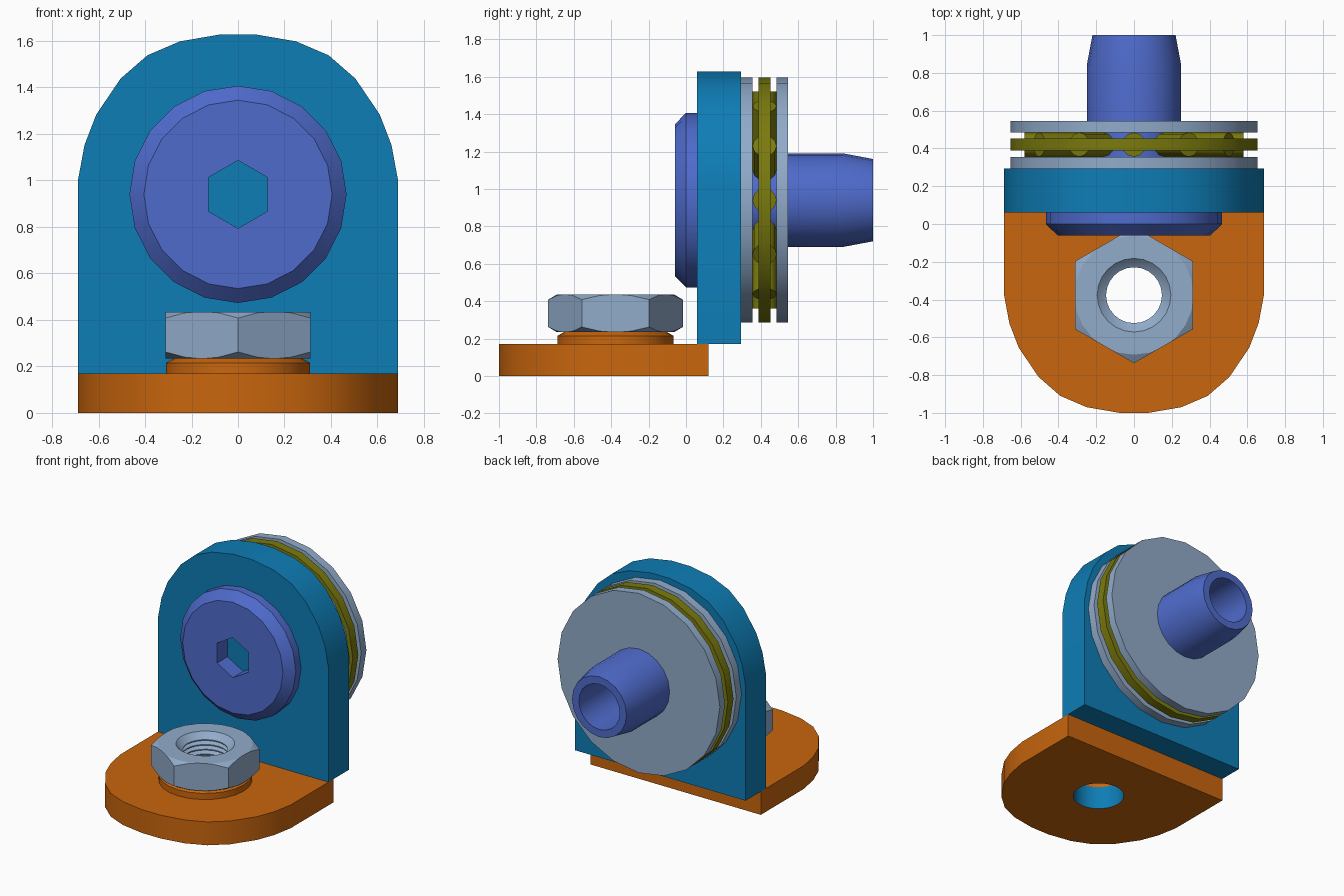
import bpy, bmesh, math
from mathutils import Matrix, Vector

if "Cube" in bpy.data.objects:
    bpy.data.objects.remove(bpy.data.objects["Cube"])

AXLE_Z = 0.94      # height of the horizontal bolt axis
NUT_Y = -0.377     # position of the vertical nut axis


def material(name, rgb):
    lin = [((c / 255 + 0.055) / 1.055) ** 2.4 if c > 10 else c / 255 / 12.92 for c in rgb]
    mat = bpy.data.materials.new(name)
    mat.use_nodes = True
    mat.diffuse_color = (*lin, 1)
    mat.node_tree.nodes["Principled BSDF"].inputs["Base Color"].default_value = (*lin, 1)
    return mat


orange = material("orange", (201, 102, 13))
teal = material("teal blue", (14, 125, 182))
violet = material("violet blue", (79, 107, 204))
steel = material("steel grey", (145, 171, 202))
olive = material("olive", (122, 122, 14))


def finish(bm, name, mat):
    bmesh.ops.remove_doubles(bm, verts=bm.verts, dist=1e-5)
    bmesh.ops.recalc_face_normals(bm, faces=bm.faces)
    mesh = bpy.data.meshes.new(name)
    bm.to_mesh(mesh)
    bm.free()
    mesh.materials.append(mat)
    obj = bpy.data.objects.new(name, mesh)
    bpy.context.collection.objects.link(obj)
    smooth(obj)
    return obj


def smooth(obj):
    for p in obj.data.polygons:
        p.use_smooth = True
    obj.data.set_sharp_from_angle(angle=math.radians(25))


def on_y(r, h, a):
    return Vector((r * math.sin(a), h, AXLE_Z + r * math.cos(a)))


def on_z(r, h, a):
    return Vector((r * math.sin(a), NUT_Y + r * math.cos(a), h))


def lathe(name, mat, profile, place, sides=20):
    """Revolve a closed outline of (radius, height) points."""
    bm = bmesh.new()
    rings = [[bm.verts.new(place(r, h, math.tau * i / sides)) for r, h in profile]
             for i in range(sides)]
    count = len(profile)
    for i in range(sides):
        a, b = rings[i], rings[(i + 1) % sides]
        for j in range(count):
            k = (j + 1) % count
            if profile[j][0] or profile[k][0]:
                bm.faces.new((a[j], a[k], b[k], b[j]))
    bmesh.ops.dissolve_degenerate(bm, dist=1e-5, edges=bm.edges)
    return finish(bm, name, mat)


def ring(inner, outer, lo, hi):
    return [(inner, lo), (outer, lo), (outer, hi), (inner, hi)]


def prism(name, mat, points, offset):
    bm = bmesh.new()
    face = bm.faces.new([bm.verts.new(p) for p in points])
    grown = bmesh.ops.extrude_face_region(bm, geom=[face])["geom"]
    moved = [v for v in grown if isinstance(v, bmesh.types.BMVert)]
    bmesh.ops.translate(bm, verts=moved, vec=offset)
    return finish(bm, name, mat)


def combine(obj, cutter, operation):
    mod = obj.modifiers.new("shape", "BOOLEAN")
    mod.operation, mod.object, mod.solver = operation, cutter, "EXACT"
    graph = bpy.context.evaluated_depsgraph_get()
    mesh = bpy.data.meshes.new_from_object(obj.evaluated_get(graph))
    obj.modifiers.clear()
    obj.data = mesh
    bpy.data.objects.remove(cutter)
    smooth(obj)


def hexagon(radius, h, place):
    return [place(radius, h, math.tau * i / 6) for i in range(6)]


# Rounded outline shared by both bracket plates: (half width, distance past the sides)
arch = [(0.688, 0), (0.66, 0.15), (0.61, 0.28), (0.505, 0.435),
        (0.39, 0.535), (0.25, 0.595), (0.075, 0.625)]
outline = arch + [(-x, d) for x, d in reversed(arch)]

# Base plate with a hole lined in blue
base = prism("base_plate", orange,
             [(0.688, 0.12, 0)] + [(x, -0.375 - d, 0) for x, d in outline] + [(-0.688, 0.12, 0)],
             (0, 0, 0.17))
combine(base, lathe("hole_cutter", orange, [(0, -0.1), (0.174, -0.1), (0.174, 0.3), (0, 0.3)], on_z, 24),
        "DIFFERENCE")
base.data.materials.clear()
base.data.materials.append(orange)
base.data.materials.append(teal)
for p in base.data.polygons:
    away = (p.center - Vector((0, NUT_Y, p.center.z))).length
    p.material_index = int(abs(p.normal.z) < 0.5 and away < 0.2)

# Upright plate
prism("upright_plate", teal,
      [(0.688, 0.06, 0.17)] + [(x, 0.06, 1.003 + d) for x, d in outline] + [(-0.688, 0.06, 0.17)],
      (0, 0.235, 0))

# Collar under the nut
lathe("nut_collar", orange,
      [(0.174, 0.17), (0.31, 0.17), (0.31, 0.215), (0.275, 0.235), (0.174, 0.235)], on_z, 24)

# Hex nut: chamfered, threaded body trimmed to a hexagon
bottom, top, threads = 0.235, 0.435, 4
bore = [(0.195, top), (0.165, top - 0.03)]
pitch = (top - bottom - 0.06) / threads
for i in range(threads):
    z = top - 0.03 - i * pitch
    bore += [(0.148, z - pitch * 0.3), (0.148, z - pitch * 0.5), (0.178, z - pitch * 0.9)]
bore += [(0.195, bottom)]
nut = prism("hex_nut", steel, hexagon(0.36, bottom, on_z), (0, 0, top - bottom))
combine(nut, lathe("nut_trim", steel,
                   [(0.315, bottom), (0.365, bottom + 0.03), (0.365, top - 0.03), (0.315, top)] + bore,
                   on_z, 24), "INTERSECT")

# Bolt: chamfered head, shaft, tapered hollow end
bolt = lathe("bolt", violet,
             [(0, -0.06), (0.405, -0.06), (0.467, 0), (0.467, 0.06), (0.25, 0.06), (0.25, 0.84),
              (0.22, 1), (0.165, 1), (0.165, 0.5), (0, 0.5)], on_y)
socket = prism("socket_cutter", violet, hexagon(0.146, -0.2, on_y), (0, 0.29, 0))
combine(bolt, socket, "DIFFERENCE")

# Thrust bearing: two washers, roller cage and rollers
for name, y in (("front_washer", 0.295), ("rear_washer", 0.485)):
    lathe(name, steel, ring(0.25, 0.655, y, y + 0.06), on_y)
lathe("roller_cage", olive, ring(0.29, 0.655, 0.388, 0.452), on_y)

bm = bmesh.new()
for i in range(12):
    a = math.tau * i / 12
    spot = Matrix.Translation(on_y(0.45, 0.42, a)) @ Matrix.Rotation(a, 4, "Y")
    bmesh.ops.create_cone(bm, cap_ends=True, segments=12, radius1=0.064, radius2=0.064,
                          depth=0.26, matrix=spot)
rollers = finish(bm, "rollers", olive)
rollers.data.set_sharp_from_angle(angle=math.radians(40))
